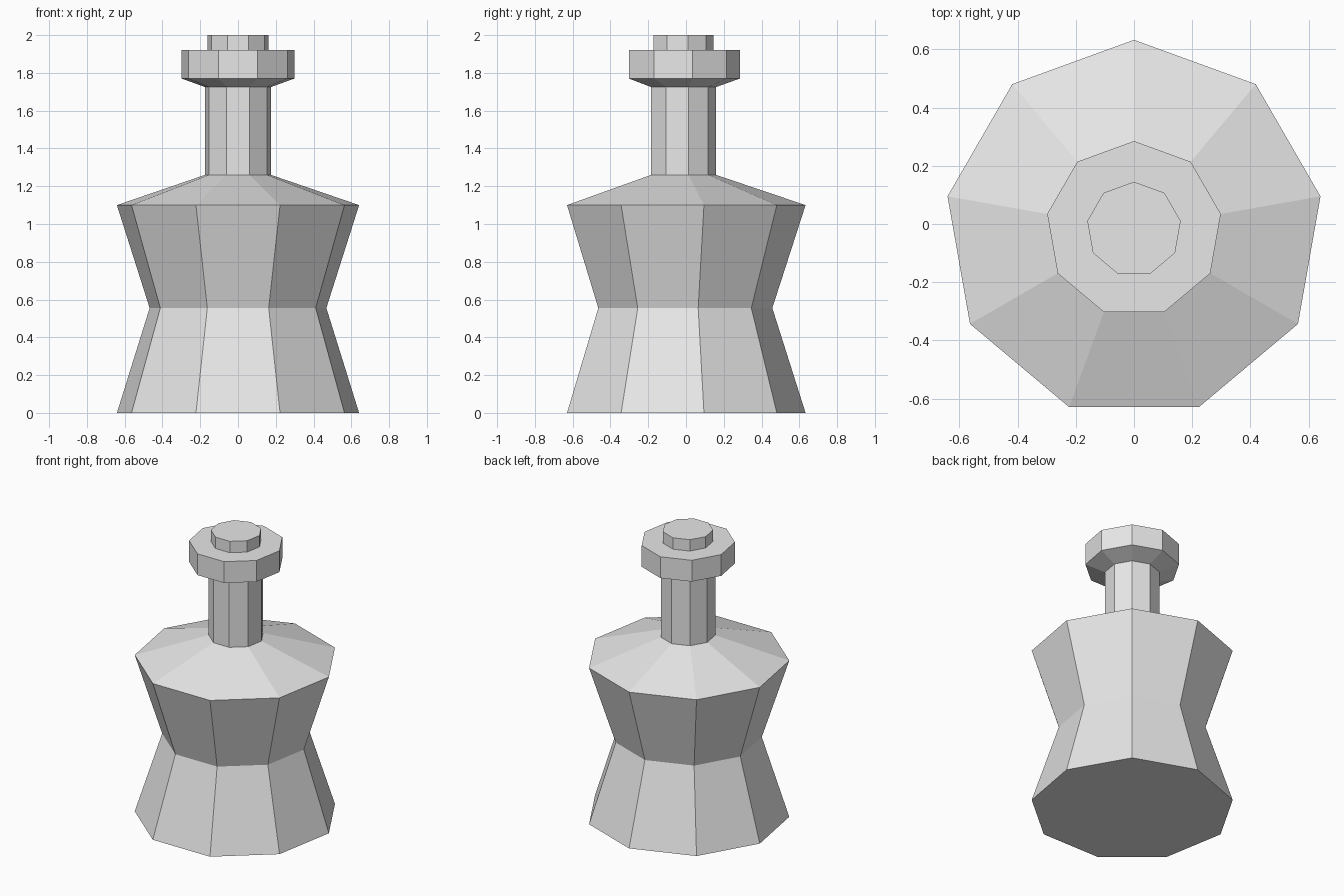
import bpy
import bmesh
from math import cos, sin, pi

SIDES = 9
CENTRE_Y = -0.018

default = bpy.data.objects.get("Cube")
if default:
    bpy.data.objects.remove(default, do_unlink=True)


def make_material(name, colour):
    mat = bpy.data.materials.new(name)
    mat.use_nodes = True
    mat.diffuse_color = colour
    mat.node_tree.nodes["Principled BSDF"].inputs["Base Color"].default_value = colour
    return mat


def lathe(name, profile, mat, cap_bottom=False, cap_top=False):
    """Stack nine-sided rings of (radius, height), one corner pointing back."""
    bm = bmesh.new()
    angles = [pi / 2 + 2 * pi * i / SIDES for i in range(SIDES)]
    rings = [[bm.verts.new((r * cos(a), r * sin(a), z)) for a in angles]
             for r, z in profile]
    for low, high in zip(rings, rings[1:]):
        for i in range(SIDES):
            j = (i + 1) % SIDES
            bm.faces.new((low[i], low[j], high[j], high[i]))
    if cap_bottom:
        bm.faces.new(rings[0][::-1])
    if cap_top:
        bm.faces.new(rings[-1])
    mesh = bpy.data.meshes.new(name)
    bm.to_mesh(mesh)
    bm.free()
    mesh.materials.append(mat)
    obj = bpy.data.objects.new(name, mesh)
    obj.location.y = CENTRE_Y
    bpy.context.collection.objects.link(obj)
    return obj


grey = make_material("plain grey", (0.8, 0.8, 0.8, 1))

# Waisted body with sloping shoulders
lathe("bottle_body", [(0.651, 0), (0.475, 0.555), (0.651, 1.10), (0.177, 1.26)],
      grey, cap_bottom=True)

# Straight neck
lathe("bottle_neck", [(0.177, 1.26), (0.177, 1.725)], grey)

# Flared collar and the small knob on top of it
lathe("stopper", [(0.177, 1.725), (0.303, 1.77), (0.303, 1.92),
                  (0.163, 1.92), (0.163, 2.0)], grey, cap_top=True)
